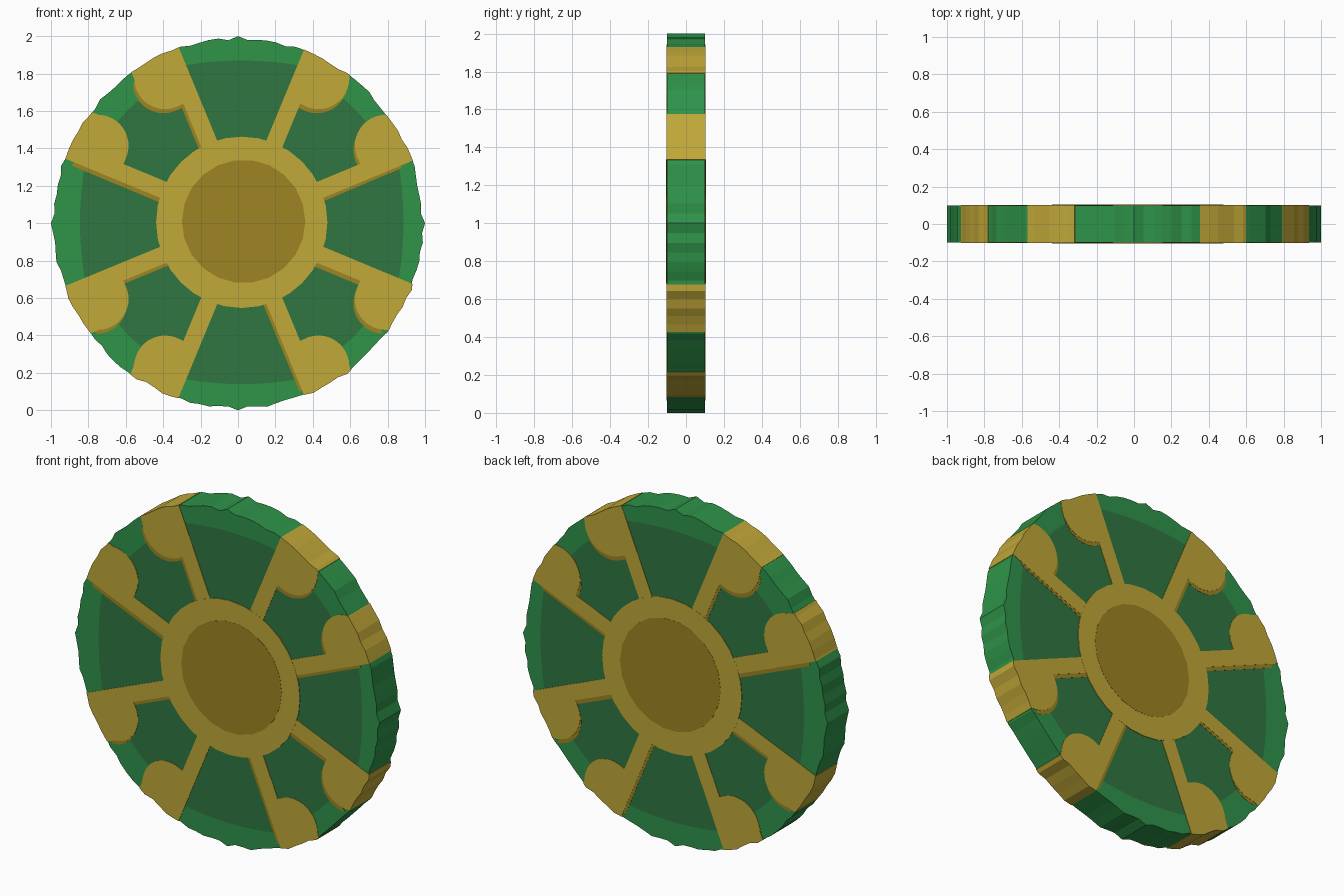
import bpy, bmesh, math, random
from mathutils import Vector

if "Cube" in bpy.data.objects:
    bpy.data.objects.remove(bpy.data.objects["Cube"])

random.seed(4)
CX, CZ = 0.02, 1.005          # centre of the painted pattern
N = 120                       # teeth samples round the rim


def mat(name, rgb):
    m = bpy.data.materials.new(name)
    lin = [((c / 255 + 0.055) / 1.055) ** 2.4 for c in rgb]
    m.diffuse_color = (*lin, 1)
    m.use_nodes = True
    m.node_tree.nodes["Principled BSDF"].inputs["Base Color"].default_value = m.diffuse_color
    return m


RIM = mat("rim green", (46, 147, 73))
PANEL = mat("panel green", (47, 118, 64))
GOLD = mat("gold", (193, 168, 56))
DARK = mat("dark gold", (158, 133, 34))


def finish(bm, name, mats):
    bmesh.ops.recalc_face_normals(bm, faces=bm.faces)
    me = bpy.data.meshes.new(name)
    bm.to_mesh(me)
    bm.free()
    ob = bpy.data.objects.new(name, me)
    bpy.context.collection.objects.link(ob)
    for m in mats:
        me.materials.append(m)
    return ob


def prism(name, pts, half, material):
    """Outline in x,z carried through the whole thickness."""
    bm = bmesh.new()
    front = [bm.verts.new((x, -half, z)) for x, z in pts]
    back = [bm.verts.new((x, half, z)) for x, z in pts]
    bm.faces.new(front)
    bm.faces.new(back[::-1])
    n = len(pts)
    for i in range(n):
        j = (i + 1) % n
        bm.faces.new((front[i], front[j], back[j], back[i]))
    return finish(bm, name, [material])


def circle(x, z, r, n):
    return [(x + r * math.cos(2 * math.pi * i / n), z + r * math.sin(2 * math.pi * i / n)) for i in range(n)]


# Slightly rough rim radius
rim_r = [random.uniform(0.978, 0.994) for _ in range(N)]
for k in range(4):
    rim_r[k * N // 4] = 1.0


def rim_radius(a):
    t = (a / (2 * math.pi) * N) % N
    i = int(t)
    return rim_r[i % N] * (1 - t + i) + rim_r[(i + 1) % N] * (t - i)


def rim_point(a, extra=0.0):
    r = rim_radius(a) + extra
    return r * math.cos(a), 1 + r * math.sin(a)


def panel_point(a):
    # flatter border on the four axis panels, round on the diagonals
    d = (a + math.pi / 4) % (math.pi / 2) - math.pi / 4
    r = 0.865 / math.sqrt(math.cos(d)) if abs(d) < math.pi / 8 else 0.855
    return CX + r * math.cos(a), CZ + r * math.sin(a)


# Wheel body: bright rim band, darker panels inside
bm = bmesh.new()
loops = {}
for s in (-1, 1):
    for kind, fn in (("out", rim_point), ("in", panel_point)):
        ring = []
        for i in range(N):
            x, z = fn(2 * math.pi * i / N)
            ring.append(bm.verts.new((x, s * 0.1, z)))
        loops[s, kind] = ring
for s in (-1, 1):
    bm.faces.new(loops[s, "in"]).material_index = 1
for i in range(N):
    j = (i + 1) % N
    for s in (-1, 1):
        o, n = loops[s, "out"], loops[s, "in"]
        bm.faces.new((o[i], o[j], n[j], n[i]))
    a, b = loops[-1, "out"], loops[1, "out"]
    bm.faces.new((a[i], a[j], b[j], b[i]))
finish(bm, "wheel_body", [RIM, PANEL])

# One hooked spoke in the first octant, leaning at 67.5 degrees
D = Vector((math.cos(math.radians(67.5)), math.sin(math.radians(67.5))))
P = Vector((D.y, -D.x))
HW = 0.046


def hook(swap, sx, sz, shadow=False):
    def place(p):
        x, z = (p[1], p[0]) if swap else p
        return CX + sx * x, CZ + sz * z

    inner = [D * 0.38 - P * HW]
    edge = D * 0.985 - P * HW
    bulb = [(0.41 + 0.165 * math.cos(math.radians(t)), 0.77 + 0.165 * math.sin(math.radians(t)))
            for t in range(-2, -127, -9)]
    tail = [D * 0.705 + P * HW, D * 0.38 + P * HW]
    ends = []
    for p in (edge, (0.58, 0.79)):
        x, z = place(p)
        ends.append(math.atan2(z - 1, x))
    if shadow:
        arc = [(0.94 * math.cos(a), 1 + 0.94 * math.sin(a)) for a in ends]
    else:
        lo, hi = min(ends), max(ends)
        step = 2 * math.pi / N
        mids = [k * step for k in range(-N, N) if lo + 0.005 < k * step < hi - 0.005]
        angles = [lo] + mids + [hi]
        if ends[0] > ends[1]:
            angles.reverse()
        arc = [rim_point(a, 0.002) for a in angles]
    pts = [place(p) for p in inner] + arc + [place(p) for p in bulb + tail]
    if shadow:
        pts = [(x - 0.008, z - 0.022) for x, z in pts]
    return pts


# Eight gold hooks with their painted dark under-edges
k = 0
for swap in (False, True):
    for sx in (-1, 1):
        for sz in (-1, 1):
            k += 1
            prism(f"hook_shade_{k}", hook(swap, sx, sz, True), 0.1012, DARK)
            prism(f"hook_spoke_{k}", hook(swap, sx, sz), 0.1024, GOLD)

# Hub ring and dark hub centre
prism("hub_ring", circle(CX, CZ, 0.458, 32), 0.1032, GOLD)
prism("hub_centre", circle(0.03, 1.01, 0.33, 22), 0.1042, DARK)
